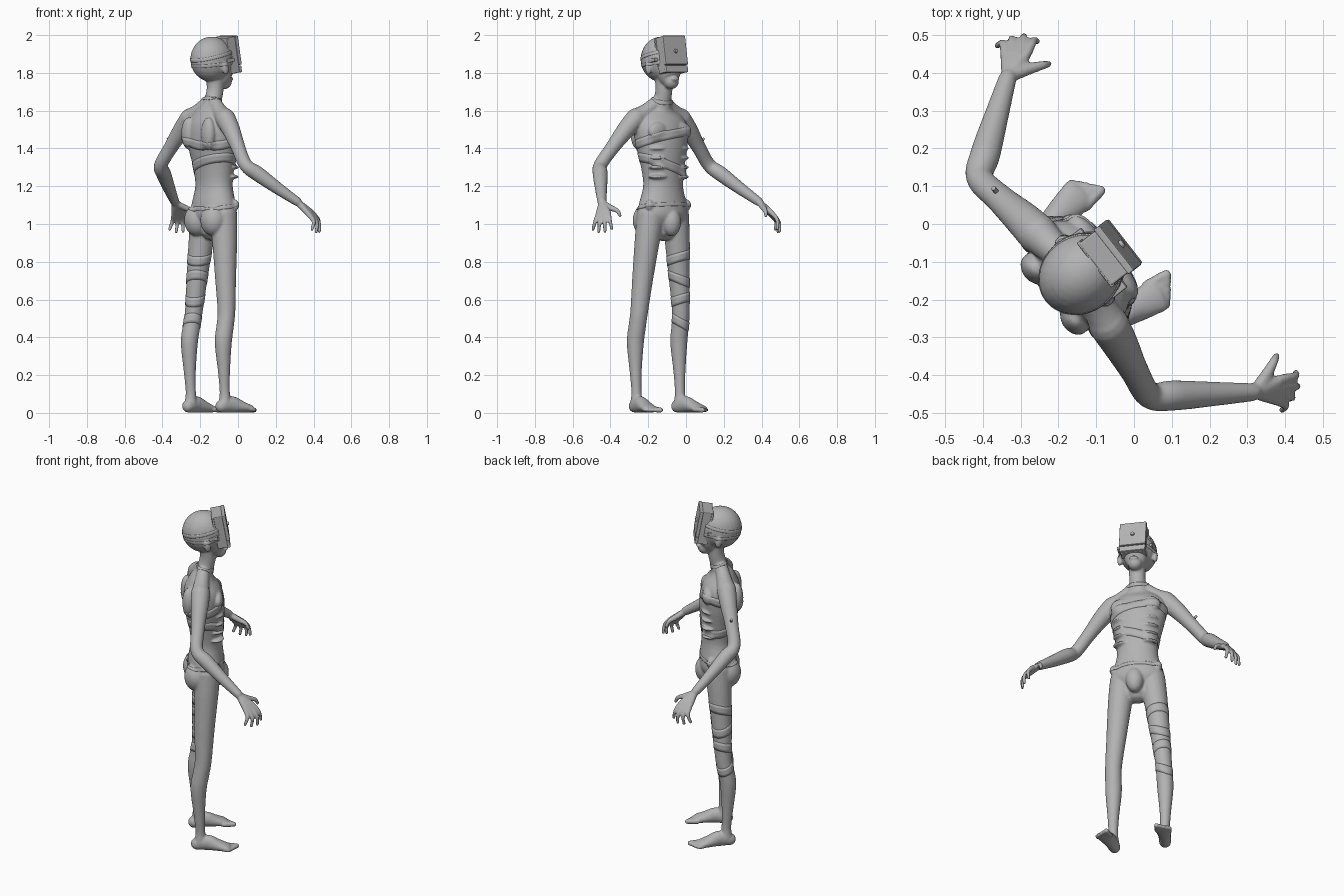
import bpy, bmesh
from math import sin, cos, pi, radians
from mathutils import Vector, Matrix

if "Cube" in bpy.data.objects:
    bpy.data.objects.remove(bpy.data.objects["Cube"], do_unlink=True)

# The figure is built facing +x, then turned and placed with this matrix
PLACE = Matrix.Translation((-0.16, -0.147, 0)) @ Matrix.Rotation(radians(38), 4, 'Z')

grey = bpy.data.materials.new("plain grey")
grey.use_nodes = True
COLOUR = (0.45, 0.45, 0.45, 1)
grey.diffuse_color = COLOUR
grey.node_tree.nodes["Principled BSDF"].inputs["Base Color"].default_value = COLOUR


def finish(bm, name, matrix=Matrix()):
    bmesh.ops.recalc_face_normals(bm, faces=bm.faces)
    mesh = bpy.data.meshes.new(name)
    bm.to_mesh(mesh)
    bm.free()
    mesh.materials.append(grey)
    ob = bpy.data.objects.new(name, mesh)
    bpy.context.collection.objects.link(ob)
    ob.matrix_world = PLACE @ matrix
    return ob


def spline(keys, steps=5):
    """Smooth the key tuples with Catmull-Rom interpolation."""
    keys = [Vector(k) for k in keys]
    pts = [keys[0]] + keys + [keys[-1]]
    out = []
    for p0, p1, p2, p3 in zip(pts, pts[1:], pts[2:], pts[3:]):
        for i in range(steps):
            t = i / steps
            out.append(0.5 * (2 * p1 + (p2 - p0) * t + (2 * p0 - 5 * p1 + 4 * p2 - p3) * t * t
                              + (3 * p1 - 3 * p2 + p3 - p0) * t ** 3))
    return out + [keys[-1]]


def loft(bm, keys, sides=20):
    """Rounded tube through (x, y, z, half width, half depth) keys."""
    pts = spline([Vector(k if len(k) == 5 else (*k, k[3])) for k in keys])
    centres = [Vector(p[:3]) for p in pts]
    rings = []
    for i, p in enumerate(pts):
        tangent = (centres[min(i + 1, len(pts) - 1)] - centres[max(i - 1, 0)]).normalized()
        side = Vector((0, 1, 0))
        side = (side - tangent * side.dot(tangent)).normalized()
        other = tangent.cross(side)
        stations = [(0, 1)]
        if i == 0:
            stations = [(-sin(a), cos(a)) for a in (1.45, 1.0, 0.5, 0)]
        elif i == len(pts) - 1:
            stations = [(sin(a), cos(a)) for a in (0, 0.5, 1.0, 1.45)]
        for push, size in stations:
            c = centres[i] + tangent * push * min(p[3], p[4])
            rings.append([bm.verts.new(c + side * p[3] * size * cos(2 * pi * k / sides)
                                       + other * p[4] * size * sin(2 * pi * k / sides))
                          for k in range(sides)])
    for a, b in zip(rings, rings[1:]):
        for k in range(sides):
            bm.faces.new((a[k], a[(k + 1) % sides], b[(k + 1) % sides], b[k]))
    bm.faces.new(rings[0])
    bm.faces.new(rings[-1])


def ball(bm, centre, size, turn=0):
    m = Matrix.Translation(centre) @ Matrix.Rotation(turn, 4, 'Y') @ Matrix.Diagonal((*size, 1))
    bmesh.ops.create_uvsphere(bm, u_segments=24, v_segments=16, radius=1, matrix=m)


body = bmesh.new()

# Torso and neck
loft(body, [(.04, 0, .98, .09, .07), (.04, 0, 1.04, .145, .1), (.04, 0, 1.1, .142, .1),
            (.042, 0, 1.2, .115, .088), (.04, 0, 1.3, .125, .097), (.03, 0, 1.42, .15, .112),
            (.02, 0, 1.52, .16, .103), (.02, 0, 1.58, .12, .075), (.03, 0, 1.62, .06, .05)], 40)
loft(body, [(.02, 0, 1.58, .06), (.035, 0, 1.65, .047), (.05, 0, 1.72, .045), (.045, 0, 1.8, .05)])
ball(body, (.115, 0, 1.01), (.05, .05, .075))

# Skull, jaw and lips
ball(body, (.027, 0, 1.872), (.12, .103, .12))
loft(body, [(.085, 0, 1.85, .08, .065), (.095, 0, 1.78, .06, .058), (.11, 0, 1.755, .042, .042)])
ball(body, (.148, 0, 1.768), (.014, .026, .012))

for s in (1, -1):
    # Shoulder, chest, back and seat muscles
    loft(body, [(.025, .02 * s, 1.65, .035), (.01, .09 * s, 1.595, .042), (0, .15 * s, 1.56, .052)])
    ball(body, (-.062, .085 * s, 1.48), (.035, .045, .085))
    ball(body, (.1, .075 * s, 1.49), (.03, .065, .05))
    ball(body, (-.015, .07 * s, 1.02), (.07, .072, .085))
    ball(body, (.085, .125 * s, 1.1), (.022, .022, .03))
    for z in (1.25, 1.3, 1.35, 1.4):
        ball(body, (.09, .07 * s, z), (.046, .058, .013))

    # Ear
    ball(body, (.04, .1 * s, 1.825), (.02, .014, .036), -.2)

    # Arm
    loft(body, [(0, .15 * s, 1.56, .054), (-.008, .21 * s, 1.5, .048), (-.022, .29 * s, 1.405, .038),
                (-.03, .365 * s, 1.312, .036), (.02, .405 * s, 1.265, .04),
                (.11, .47 * s, 1.185, .032), (.19, .527 * s, 1.118, .024)])

    # Palm and fingers: knuckle and tip of each finger
    wrist = Vector((.195, .53 * s, 1.112))
    for knuckle, tip in (((.272, .548, 1.06), (.312, .556, .975)), ((.262, .565, 1.05), (.292, .586, .96)),
                         ((.245, .578, 1.045), (.258, .602, .958)), ((.227, .584, 1.045), (.222, .612, .972))):
        k = Vector((knuckle[0], knuckle[1] * s, knuckle[2]))
        t = Vector((tip[0], tip[1] * s, tip[2]))
        bend = k.lerp(t, .5) + Vector((.012, .01 * s, .004))
        loft(body, [(*wrist, .018), (*wrist.lerp(k, .5), .017), (*k, .014),
                    (*bend, .011), (*t, .009)], 12)
    loft(body, [(*wrist, .018), (.25, .512 * s, 1.085, .016), (.285, .497 * s, 1.07, .012),
                (.298, .49 * s, 1.045, .01)], 12)

    # Leg
    loft(body, [(.04, .08 * s, 1.05, .075), (.035, .1 * s, .92, .067), (.024, .122 * s, .72, .056),
                (.016, .14 * s, .54, .047), (.004, .144 * s, .46, .046), (-.01, .146 * s, .37, .045),
                (-.006, .147 * s, .22, .032), (0, .146 * s, .11, .027), (0, .146 * s, .05, .034)])

    # Foot, with the toes turned slightly out
    out = radians(9) * s
    def on_foot(along, across, z):
        return (along * cos(out) - across * sin(out), .146 * s + along * sin(out) + across * cos(out), z)
    loft(body, [(*on_foot(-.02, 0, .035), .033, .034), (*on_foot(.04, 0, .045), .035, .044),
                (*on_foot(.1, 0, .032), .042, .031), (*on_foot(.15, 0, .021), .046, .02)])
    for i in range(5):
        across = (-.036 + .018 * i) * s
        reach = .198 - .009 * i
        size = .0145 - .0012 * i
        loft(body, [(*on_foot(.14, across, .018), size), (*on_foot(reach, across, .015), size)], 12)

figure = finish(body, "body")
remesh = figure.modifiers.new("fuse", 'REMESH')
remesh.mode = 'VOXEL'
remesh.voxel_size = 0.006
remesh.use_smooth_shade = True
soft = figure.modifiers.new("soften", 'SMOOTH')
soft.factor = 0.5
soft.iterations = 5


def band(name, centre, rx, ry, height, lean_x=0, lean_y=0, thick=.006):
    """Cloth strip wrapped round the body."""
    bm = bmesh.new()
    n, rows = 64, 4
    grid = [[bm.verts.new((rx * cos(2 * pi * i / n), ry * sin(2 * pi * i / n),
                           height * (j / (rows - 1) - .5) + lean_x * rx * cos(2 * pi * i / n)
                           + lean_y * ry * sin(2 * pi * i / n)))
             for i in range(n)] for j in range(rows)]
    for a, b in zip(grid, grid[1:]):
        for i in range(n):
            bm.faces.new((a[i], a[(i + 1) % n], b[(i + 1) % n], b[i])).smooth = True
    ob = finish(bm, name, Matrix.Translation(centre))
    wrap = ob.modifiers.new("wrap", 'SHRINKWRAP')
    wrap.target = figure
    wrap.wrap_mode = 'ABOVE_SURFACE'
    wrap.offset = .002
    ob.modifiers.new("cloth", 'SOLIDIFY').thickness = thick


# Bindings on the torso, neck, leg and head
band("chest_binding", (.03, 0, 1.45), .125, .16, .05, .25, .15)
band("rib_binding", (.04, 0, 1.31), .11, .135, .05, -.1, -.3)
band("waist_hem", (.04, 0, 1.095), .12, .155, .02, .1, 0)
band("neck_collar", (.035, 0, 1.655), .055, .055, .02, -.3, 0)
for x, y, z, r, lean in ((.03, .11, .82, .066, .2), (.024, .122, .71, .06, -.25),
                         (.018, .135, .6, .055, .2), (.01, .143, .48, .05, -.35)):
    band("left_leg_binding", (x, y, z), r, r, .05, lean, lean)
band("upper_head_strap", (.03, 0, 1.895), .122, .105, .018, .25, 0)
band("lower_head_strap", (.03, 0, 1.845), .122, .105, .018, .12, 0)

# Boxy visor over the eyes
VISOR = Matrix.Translation((.121, -.004, 1.895)) @ Matrix.Rotation(radians(-10), 4, 'Y')


def block(name, centre, size, bevel):
    bm = bmesh.new()
    bmesh.ops.create_cube(bm, size=1, matrix=Matrix.Translation(centre) @ Matrix.Diagonal((*size, 1)))
    ob = finish(bm, name, VISOR)
    mod = ob.modifiers.new("soft_edges", 'BEVEL')
    mod.width = bevel
    mod.segments = 2


block("visor_case", (-.008, 0, 0), (.058, .142, .194), .005)
block("visor_front", (.028, 0, .02), (.02, .15, .155), .004)
block("visor_lower_lip", (.026, 0, -.08), (.018, .146, .036), .004)
block("visor_back_rim", (-.034, 0, .02), (.012, .15, .15), .003)
block("visor_top_buckle", (-.06, .01, .085), (.05, .028, .008), .002)
block("visor_side_strap", (-.05, 0, -.02), (.05, .2, .02), .004)

# Round knob on the visor and plug on the left arm
for name, place, radius, depth in (
        ("visor_knob", VISOR @ Matrix.Translation((.041, 0, .015)) @ Matrix.Rotation(pi / 2, 4, 'Y'), .012, .012),
        ("left_arm_plug", Matrix.Translation((-.018, .305, 1.435)) @ Matrix.Rotation(-.7, 4, 'X'), .008, .05)):
    knob = bmesh.new()
    bmesh.ops.create_cone(knob, cap_ends=True, segments=16, radius1=radius, radius2=radius * .8, depth=depth)
    finish(knob, name, place)
